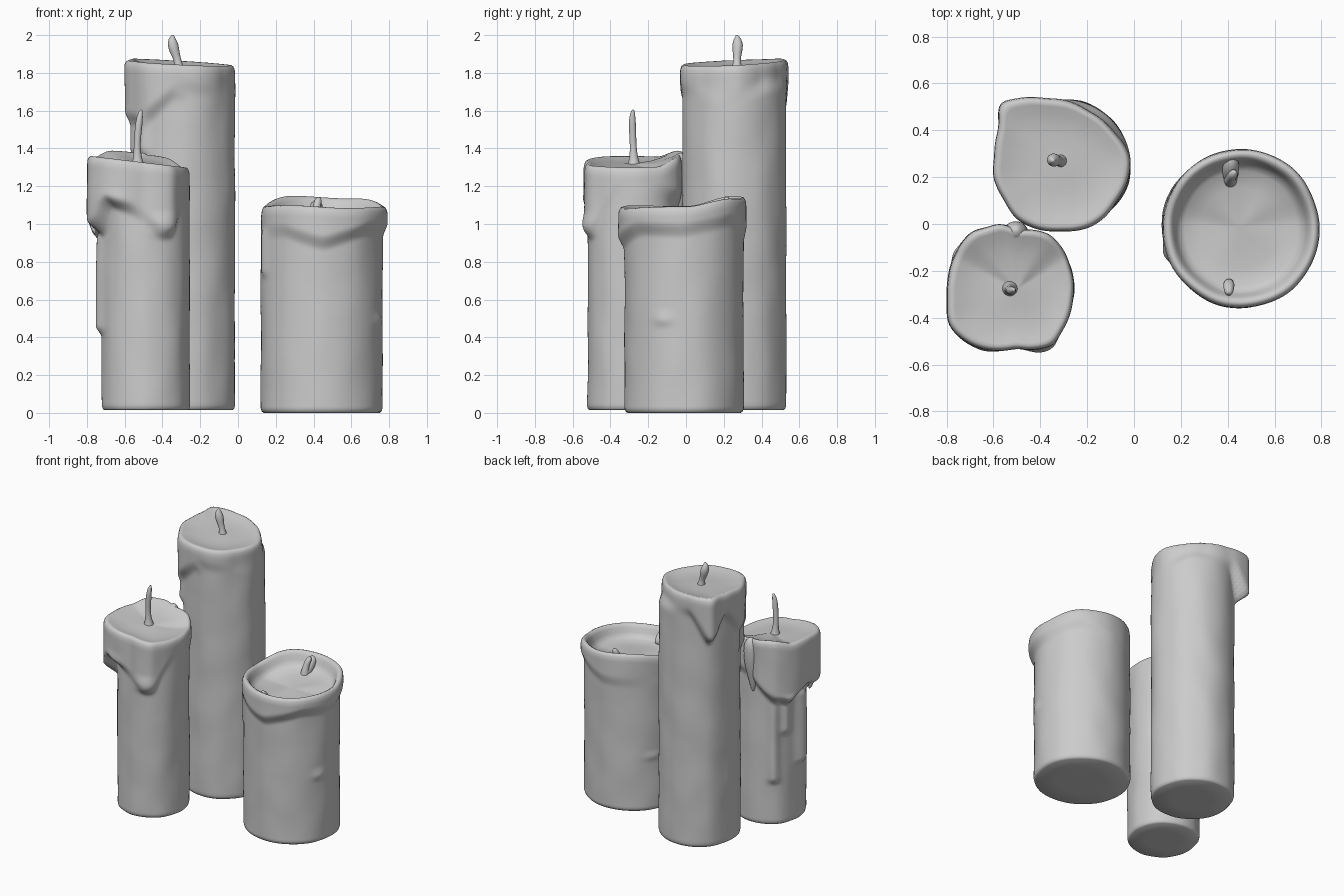
import bpy, bmesh, math
from mathutils import Vector, noise

SIDES, ROWS = 120, 90


def smooth(t):
    t = max(0.0, min(1.0, t))
    return t * t * (3 - 2 * t)


def ring_values(table):
    """Periodic interpolation of (degrees, value) pairs, lightly smoothed."""
    table = sorted((a % 360, v) for a, v in table)
    table = [(table[-1][0] - 360, table[-1][1])] + table + [(table[0][0] + 360, table[0][1])]
    out = []
    for i in range(SIDES):
        a = 360 * i / SIDES
        for (a0, v0), (a1, v1) in zip(table, table[1:]):
            if a0 <= a <= a1 and a1 > a0:
                out.append(v0 + (v1 - v0) * (a - a0) / (a1 - a0))
                break
    for _ in range(3):
        out = [(out[i - 1] + 2 * out[i] + out[(i + 1) % SIDES]) / 4 for i in range(SIDES)]
    return out


def outline(points, c):
    return ring_values([(math.degrees(math.atan2(y - c[1], x - c[0])), math.hypot(x - c[0], y - c[1]))
                        for x, y in points])


def skin(name, rings, start, end):
    """Join closed rings of points into a smooth capped surface."""
    bm = bmesh.new()
    loops = [[bm.verts.new(p) for p in r] for r in rings]
    n = len(loops[0])
    for a, b in zip(loops, loops[1:]):
        for i in range(n):
            j = (i + 1) % n
            bm.faces.new((a[i], a[j], b[j], b[i]))
    for loop, centre in ((loops[0], start), (loops[-1], end)):
        v = bm.verts.new(centre)
        for i in range(n):
            bm.faces.new((loop[i], loop[(i + 1) % n], v))
    bmesh.ops.recalc_face_normals(bm, faces=bm.faces)
    for f in bm.faces:
        f.smooth = True
    me = bpy.data.meshes.new(name)
    bm.to_mesh(me)
    bm.free()
    ob = bpy.data.objects.new(name, me)
    bpy.context.collection.objects.link(ob)
    return ob


def candle(name, c, base, body, top, skirt, drips, top_z, cap):
    """Wax pillar: body outline swells to the top outline above the skirt edge."""
    rb, rt, low = outline(body, c), outline(top, c), ring_values(skirt)
    ang = [2 * math.pi * i / SIDES for i in range(SIDES)]

    def radius(i, z):
        r = rb[i] + (rt[i] - rb[i]) * smooth((z - low[i]) / 0.09)
        for a, w, z0, z1, amp in drips:
            d = (math.degrees(ang[i]) - a + 180) % 360 - 180
            r += amp * math.exp(-(d / w) ** 2) * smooth((z - z0) / 0.06) * smooth((z1 - z) / 0.08)
        p = Vector((math.cos(ang[i]) * 2, math.sin(ang[i]) * 2, z * 4))
        return r + 0.005 * noise.noise(p + Vector(c).to_3d() * 9)

    def point(i, r, z):
        return (c[0] + r * math.cos(ang[i]), c[1] + r * math.sin(ang[i]), z)

    rim = [top_z(*point(i, rt[i], 0)[:2]) for i in range(SIDES)]
    mean = sum(rim) / SIDES
    rings = [[point(i, radius(i, base) * s, base + dz) for i in range(SIDES)]
             for s, dz in ((0.5, 0), (0.95, 0), (0.985, 0.008))]
    for k in range(ROWS):
        t = k / (ROWS - 1)
        ring = []
        for i in range(SIDES):
            z = base + 0.025 + (rim[i] + cap[0][1] - base - 0.025) * t
            ring.append(point(i, radius(i, z), z))
        rings.append(ring)
    for s, dz in cap[1:]:
        rings.append([point(i, radius(i, rim[i]) * s, mean + (rim[i] - mean) * s + dz)
                      for i in range(SIDES)])
    return skin(name, rings, (*c, base), (*c, mean + cap[-1][1]))


def strand(name, path, sides=14):
    """Round strand along (x, y, z, radius) stations, for wicks and wax runs."""
    pts = [Vector(p[:3]) for p in path]
    rings = []
    for k, p in enumerate(pts):
        d = (pts[min(k + 1, len(pts) - 1)] - pts[max(k - 1, 0)]).normalized()
        u = d.cross(Vector((0, 1, 0.01))).normalized()
        v = d.cross(u)
        rings.append([p + path[k][3] * (u * math.cos(2 * math.pi * j / sides)
                      + v * math.sin(2 * math.pi * j / sides)) for j in range(sides)])
    ob = skin(name, rings, pts[0], pts[-1])
    ob.modifiers.new("round", 'SUBSURF').levels = 1
    ob.modifiers["round"].render_levels = 1
    return ob


pillar_cap = [(1, -0.045), (0.99, -0.022), (0.965, -0.006), (0.93, 0), (0.88, -0.003),
              (0.78, -0.012), (0.6, -0.02), (0.4, -0.024), (0.2, -0.022)]
bowl_cap = [(1, -0.045), (0.99, -0.02), (0.965, -0.004), (0.93, 0), (0.89, -0.008), (0.86, -0.025),
            (0.83, -0.055), (0.79, -0.08), (0.72, -0.095), (0.5, -0.105), (0.25, -0.105)]

# tall candle
candle("tall_candle", (-0.30, 0.25), 0.015,
       [(-0.03, 0.33), (-0.025, 0.17), (-0.09, 0.07), (-0.19, 0.0), (-0.38, 0.0), (-0.49, 0.07),
        (-0.545, 0.17), (-0.545, 0.33), (-0.5, 0.44), (-0.4, 0.51), (-0.2, 0.515), (-0.09, 0.44)],
       [(-0.575, 0.53), (-0.54, 0.525), (-0.38, 0.535), (-0.2, 0.485), (-0.08, 0.39), (-0.015, 0.28),
        (-0.02, 0.2), (-0.08, 0.09), (-0.18, -0.01), (-0.3, -0.03), (-0.42, -0.02), (-0.5, 0.02),
        (-0.55, 0.1), (-0.6, 0.2), (-0.595, 0.28), (-0.575, 0.42)],
       [(0, 1.62), (45, 1.7), (112, 1.7), (135, 1.47), (157, 1.68), (185, 1.52), (225, 1.5),
        (270, 1.68), (320, 1.66)],
       [(222, 8, 1.34, 1.6, 0.025), (190, 9, 1.34, 1.62, 0.015), (268, 6, 1.64, 1.75, 0.008)],
       lambda x, y: 1.853 - 0.05 * (x + 0.3) + 0.04 * (y - 0.25), pillar_cap)
strand("tall_wick", [(-0.31, 0.27, 1.80, 0.036), (-0.315, 0.27, 1.835, 0.026), (-0.32, 0.27, 1.87, 0.018),
                     (-0.335, 0.272, 1.91, 0.026), (-0.345, 0.274, 1.95, 0.031),
                     (-0.35, 0.272, 1.98, 0.02), (-0.345, 0.27, 2.0, 0.007)])

# middle candle with wax runs
candle("middle_candle", (-0.50, -0.28), 0.015,
       [(-0.265, -0.2), (-0.265, -0.34), (-0.31, -0.44), (-0.39, -0.5), (-0.57, -0.505), (-0.66, -0.45),
        (-0.71, -0.35), (-0.71, -0.22), (-0.66, -0.11), (-0.56, -0.055), (-0.42, -0.055), (-0.32, -0.11)],
       [(-0.69, -0.03), (-0.64, -0.02), (-0.57, 0.0), (-0.5, -0.03), (-0.36, -0.04), (-0.275, -0.18),
        (-0.26, -0.32), (-0.31, -0.46), (-0.345, -0.52), (-0.5, -0.53), (-0.70, -0.515), (-0.79, -0.43),
        (-0.80, -0.33), (-0.795, -0.23), (-0.765, -0.13)],
       [(180, 0.96), (205, 0.92), (217, 0.97), (225, 1.08), (258, 1.03), (275, 0.98), (290, 0.9),
        (308, 0.91), (318, 1.02), (340, 1.15), (20, 1.15), (60, 1.1), (90, 1.06), (120, 0.92), (150, 0.88)],
       [(188, 14, 0.4, 1.0, 0.032), (150, 9, 0.65, 1.0, 0.025), (128, 9, 0.3, 1.0, 0.025),
        (293, 13, 0.91, 1.08, 0.014), (240, 14, 1.07, 1.2, 0.008)],
       lambda x, y: 1.325 - 0.12 * (x + 0.5) + 0.05 * smooth((y + 0.15) / 0.15), pillar_cap)
strand("middle_wick", [(-0.53, -0.275, 1.27, 0.045), (-0.53, -0.275, 1.315, 0.035),
                       (-0.532, -0.277, 1.35, 0.022), (-0.535, -0.28, 1.42, 0.017),
                       (-0.528, -0.283, 1.5, 0.02), (-0.52, -0.285, 1.57, 0.018),
                       (-0.512, -0.28, 1.605, 0.007)])
strand("wax_bridge", [(-0.51, -0.05, 0.98, 0.012), (-0.51, -0.05, 1.06, 0.03), (-0.505, -0.045, 1.18, 0.055),
                      (-0.505, -0.045, 1.29, 0.06), (-0.505, -0.03, 1.345, 0.045), (-0.505, -0.02, 1.375, 0.015)])
strand("side_drip", [(-0.775, -0.34, 1.2, 0.012), (-0.78, -0.34, 1.14, 0.02), (-0.78, -0.345, 1.06, 0.02),
                     (-0.77, -0.35, 0.98, 0.016), (-0.755, -0.35, 0.95, 0.006)])

# wide candle with a melted bowl
def circle(cx, cy, rx, ry):
    return [(cx + rx * math.cos(math.radians(a)), cy + ry * math.sin(math.radians(a)))
            for a in range(0, 360, 15)]


candle("wide_candle", (0.45, -0.015), 0.0,
       circle(0.443, -0.01, 0.323, 0.315), circle(0.457, -0.02, 0.335, 0.34),
       [(0, 0.92), (50, 0.98), (90, 0.9), (180, 0.9), (230, 0.92), (270, 0.85), (315, 0.93)],
       [(200, 7, 0.7, 1.0, 0.015), (340, 9, 0.44, 0.56, 0.012), (150, 10, 0.35, 0.45, 0.01)],
       lambda x, y: 1.09 + 0.055 * smooth((y - 0.0) / 0.28) - 0.008 * math.cos(9 * (x - 0.6)), bowl_cap)
strand("wide_wick", [(0.41, 0.18, 0.99, 0.035), (0.412, 0.19, 1.05, 0.026), (0.415, 0.2, 1.09, 0.02),
                     (0.425, 0.215, 1.125, 0.022), (0.43, 0.225, 1.14, 0.008)])
strand("wick_ridge", [(0.41, 0.17, 1.0, 0.02), (0.412, 0.22, 1.05, 0.04), (0.415, 0.27, 1.105, 0.035),
                      (0.418, 0.3, 1.11, 0.015)])
strand("front_nub", [(0.405, -0.25, 1.0, 0.025), (0.405, -0.27, 1.05, 0.025), (0.405, -0.3, 1.075, 0.015)])
